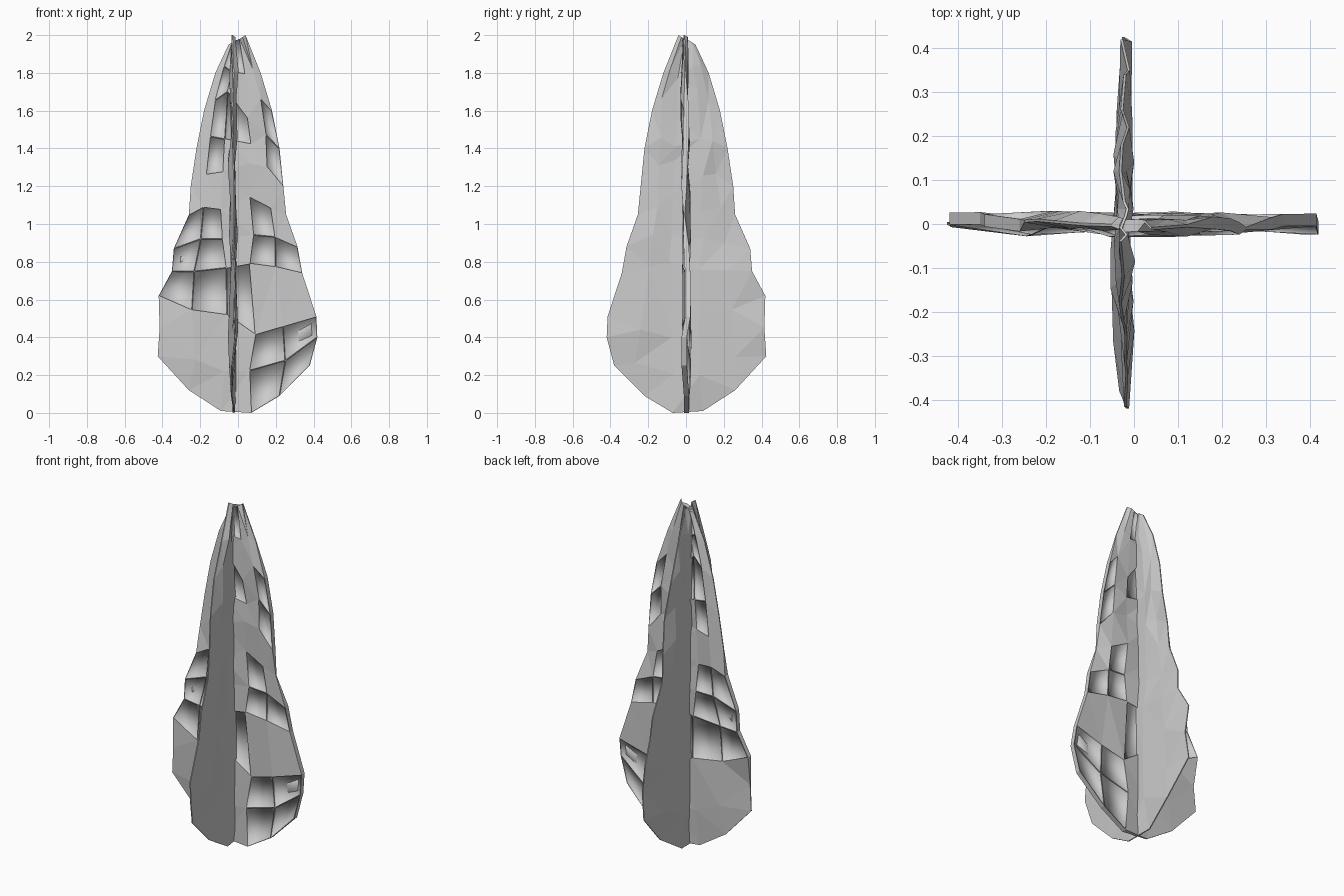
import bpy, bmesh, math, random
from mathutils import Matrix

if "Cube" in bpy.data.objects:
    bpy.data.objects.remove(bpy.data.objects["Cube"])

# Bottom edge of one leaf-shaped slab: six points on a round arc (x, z)
ARC = [(-.425, .30), (-.26, .12), (-.09, .01), (.07, .0), (.22, .09), (.38, .25)]
# Rows above it: left x, right x, then the height at each of six columns
ROWS = [(-.415, .42, .45, .29, .21, .22, .27, .40),
        (-.42, .415, .62, .55, .52, .41, .45, .51),
        (-.35, .34, .75, .76, .77, .79, .77, .74),
        (-.34, .315, .87, .91, .93, .93, .94, .88),
        (-.26, .255, 1.05, 1.08, 1.07, 1.15, 1.10, 1.05),
        (-.25, .24, 1.2, 1.25, 1.26, 1.32, 1.30, 1.2),
        (-.22, .22, 1.4, 1.45, 1.45, 1.42, 1.46, 1.4),
        (-.18, .18, 1.6, 1.66, 1.70, 1.56, 1.66, 1.6),
        (-.12, .12, 1.8, 1.84, 1.82, 1.78, 1.82, 1.8),
        (-.05, .04, 1.95, 1.96, 1.97, 1.98, 1.99, 2.0)]
COLS, NROWS = 6, 11

# Recessed cells (row, column), seen on both faces of the wide slab
PITS = {(0, 3), (0, 4), (1, 3), (1, 4),
        (2, 0), (2, 1), (2, 2), (3, 0), (3, 1), (4, 0), (4, 1),
        (3, 3), (3, 4), (4, 3),
        (6, 1), (7, 1), (8, 1), (9, 1), (6, 4), (7, 4), (7, 2), (9, 2)}


def grid_point(r, c, rnd):
    """Position of a grid point in the slab's plane, inner ones jittered."""
    if r == 0:
        return ARC[c]
    xl, xr, *zs = ROWS[r - 1]
    half = (xr - xl) / 2
    k = min(.3, .075 / half)
    x = (xl + xr) / 2 + half * (-1, -(1 + k) / 2, -k, k, (1 + k) / 2, 1)[c]
    z = zs[c]
    if 0 < c < COLS - 1 and r < NROWS - 1:
        x += rnd.uniform(-.06, .06) * half
        z += rnd.uniform(-.015, .015)
    return x, z


def slab(name, seed, pits, matrix):
    rnd = random.Random(seed)
    bm = bmesh.new()
    front, back = [], []
    for r in range(NROWS):
        frow, brow = [], []
        for c in range(COLS):
            x, z = grid_point(r, c, rnd)
            rim = c in (0, COLS - 1) or r in (0, NROWS - 1)
            by_pit = any((r - i, c - j) in pits for i in (0, 1) for j in (0, 1))
            mid = rnd.uniform(-.011, .011) + .03 * max(0, -x - .2)
            # Knife-thin rim, except where a recess opens onto it
            if by_pit:
                th = .014 if rim else .019
            else:
                th = .003 if rim else rnd.uniform(.012, .019)
            frow.append(bm.verts.new((x, mid - th, z)))
            brow.append(bm.verts.new((x, mid + th, z)))
        front.append(frow)
        back.append(brow)

    # Front and back skins
    sunk = []
    for grid in (front, back):
        for r in range(NROWS - 1):
            for c in range(COLS - 1):
                q = [grid[r][c], grid[r][c + 1], grid[r + 1][c + 1], grid[r + 1][c]]
                face = bm.faces.new(q if grid is front else q[::-1])
                if (r, c) in pits:
                    sunk.append(face)

    # Thin wall round the outline
    n = NROWS - 1
    loop = ([(0, c) for c in range(COLS)] + [(r, COLS - 1) for r in range(1, n + 1)]
            + [(n, c) for c in range(COLS - 2, -1, -1)] + [(r, 0) for r in range(n - 1, 0, -1)])
    for (r0, c0), (r1, c1) in zip(loop, loop[1:] + loop[:1]):
        bm.faces.new((front[r1][c1], front[r0][c0], back[r0][c0], back[r1][c1]))
    bm.normal_update()

    # Facets, then recessed panels with soft-shaded floors
    plain = [f for f in bm.faces if f not in set(sunk)]
    bmesh.ops.triangulate(bm, faces=plain, quad_method='SHORT_EDGE')
    if sunk:
        bmesh.ops.inset_individual(bm, faces=sunk, thickness=.003, depth=0)
        walls = bmesh.ops.inset_individual(bm, faces=sunk, thickness=.001, depth=-.012)['faces']
        for f in sunk + walls:
            f.smooth = True

    bm.transform(matrix)
    mesh = bpy.data.meshes.new(name)
    bm.to_mesh(mesh)
    bm.free()
    bpy.context.collection.objects.link(bpy.data.objects.new(name, mesh))


# Two identical outlines crossed at right angles
slab("wide_foliage_slab", 3, PITS, Matrix())
slab("cross_foliage_slab", 8, set(),
     Matrix.Translation((-.025, 0, 0)) @ Matrix.Rotation(-math.pi / 2, 4, 'Z'))
